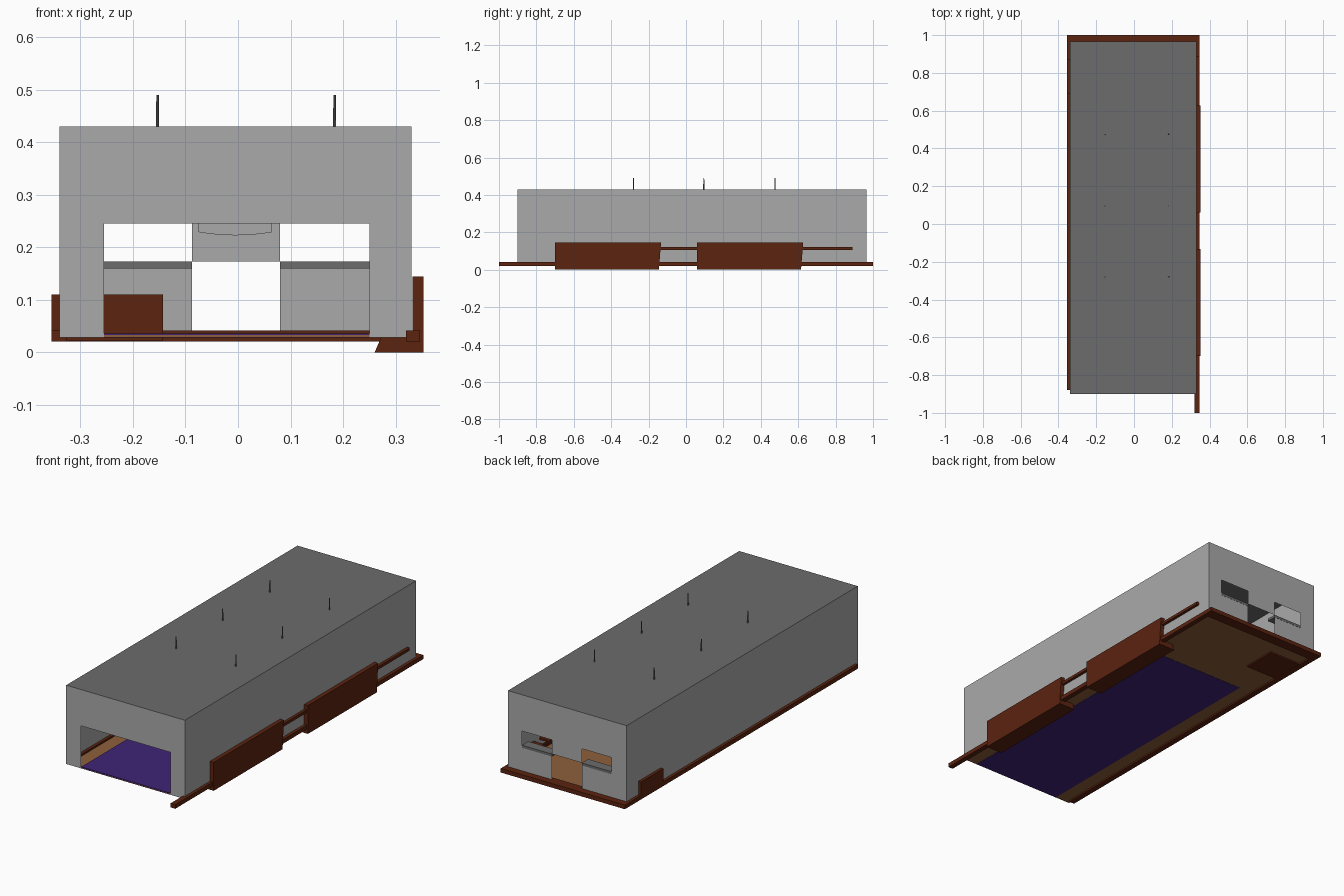
import bpy, bmesh, math

if "Cube" in bpy.data.objects:
    bpy.data.objects.remove(bpy.data.objects["Cube"])

# Flat colours
def mat(name, rgb):
    m = bpy.data.materials.new(name)
    m.diffuse_color = (*rgb, 1)
    m.use_nodes = True
    m.node_tree.nodes["Principled BSDF"].inputs["Base Color"].default_value = m.diffuse_color
    return m

LIGHT = mat("light_grey", (0.40, 0.40, 0.40))
DARK = mat("dark_grey", (0.15, 0.15, 0.15))
BROWN = mat("dark_brown", (0.105, 0.017, 0.005))
TAN = mat("tan", (0.27, 0.115, 0.045))
PURPLE = mat("purple", (0.05, 0.017, 0.18))

def finish(name, bm, m):
    me = bpy.data.meshes.new(name)
    bm.to_mesh(me)
    bm.free()
    me.materials.append(m)
    ob = bpy.data.objects.new(name, me)
    bpy.context.collection.objects.link(ob)
    return ob

def box(name, m, x0, x1, y0, y1, z0, z1):
    bm = bmesh.new()
    bmesh.ops.create_cube(bm, size=1)
    for v in bm.verts:
        v.co = (x1 if v.co.x > 0 else x0, y1 if v.co.y > 0 else y0, z1 if v.co.z > 0 else z0)
    return finish(name, bm, m)

def sheets(name, m, quads):
    bm = bmesh.new()
    for q in quads:
        bm.faces.new([bm.verts.new(p) for p in q])
    return finish(name, bm, m)

def rect_y(y, x0, x1, z0, z1):
    q = [(x0, y, z0), (x1, y, z0), (x1, y, z1), (x0, y, z1)]
    return q if y < 0 else q[::-1]

def extrude_y(name, m, prof, y0, y1, lean=0.0):
    # x/z outline pulled along y, the far end leaning a little with height
    bm = bmesh.new()
    a = [bm.verts.new((x, y0, z)) for x, z in prof]
    b = [bm.verts.new((x, y1 + lean * z, z)) for x, z in prof]
    bm.faces.new(a)
    bm.faces.new(b[::-1])
    n = len(prof)
    for i in range(n):
        bm.faces.new((a[i], b[i], b[(i + 1) % n], a[(i + 1) % n]))
    bmesh.ops.recalc_face_normals(bm, faces=bm.faces)
    return finish(name, bm, m)

X0, X1, Y0, Y1, Z0, Z1 = -0.34, 0.33, -0.90, 0.965, 0.028, 0.43
WL, WR, DL, DR = -0.255, 0.25, -0.088, 0.08   # opening and door edges
SILL, HEAD = 0.173, 0.245

# Thin wall sheets
sheets("front_wall", LIGHT, [rect_y(Y0, X0, WL, Z0, HEAD), rect_y(Y0, WR, X1, Z0, HEAD),
                             rect_y(Y0, X0, X1, HEAD, Z1)])
sheets("back_wall", LIGHT, [rect_y(Y1, X0, WL, Z0, HEAD), rect_y(Y1, WR, X1, Z0, HEAD),
                            rect_y(Y1, X0, X1, HEAD, Z1), rect_y(Y1, DL, DR, SILL, HEAD),
                            rect_y(Y1, WL, DL, Z0, SILL), rect_y(Y1, DR, WR, Z0, SILL)])
sheets("side_walls", LIGHT, [
    [(X0, Y1, Z0), (X0, Y0, Z0), (X0, Y0, Z1), (X0, Y1, Z1)],
    [(X1, Y0, Z0), (X1, Y1, Z0), (X1, Y1, Z1), (X1, Y0, Z1)]])
sheets("roof", DARK, [[(X0, Y0, Z1), (X1, Y0, Z1), (X1, Y1, Z1), (X0, Y1, Z1)]])

# Floor and carpet
box("floor", TAN, X0, X1, Y0, Y1, 0.029, 0.033)
box("carpet", PURPLE, WL, WR, Y0, 0.50, 0.028, 0.036)

# Base trim
box("left_trim", BROWN, -0.355, -0.325, -0.88, 1.0, 0.021, 0.042)
box("right_trim", BROWN, 0.32, 0.346, -1.0, 1.0, 0.021, 0.042)
box("back_trim", BROWN, -0.355, 0.346, 0.945, 1.0, 0.021, 0.042)

# Crate set through the left wall
box("wall_crate", BROWN, -0.355, -0.143, 0.69, 0.87, 0.022, 0.11)

# Side panels with tucked-under foot, and their rails
foot = [(0.26, 0), (0.353, 0), (0.353, 0.145), (0.332, 0.145), (0.332, 0.028), (0.272, 0.028)]
for i, y in enumerate((-0.70, 0.06)):
    extrude_y(f"side_panel_{i}", BROWN, foot, y, y + 0.555, 0.08)
    box(f"panel_rail_{i}", BROWN, 0.332, 0.346, y + 0.3, y + 0.83, 0.106, 0.121)

# Window sills
for i, (a, b) in enumerate(((WL, DL), (DR, WR))):
    box(f"window_sill_{i}", DARK, a, b, 0.915, 0.966, 0.16, SILL)

# Curved plaque on the inside of the back wall
arc = [(-0.005 + 0.07 * t / 5, 0.223 + 0.006 * (t / 5) ** 2) for t in range(-5, 6)]
extrude_y("door_plaque", LIGHT, arc + [(0.065, 0.30), (-0.075, 0.30)], 0.955, 0.964)

# Slatted rack inside, beside the right window
for i in range(4):
    y = 0.62 + i * 0.07
    box(f"rack_slat_{i}", BROWN, 0.275, 0.328, y, y + 0.025, 0.085, 0.095)
box("rack_rail", BROWN, 0.268, 0.276, 0.61, 0.87, 0.085, 0.097)

# Roof poles
for x in (-0.153, 0.184):
    for j, y in enumerate((-0.28, 0.095, 0.475)):
        bm = bmesh.new()
        bmesh.ops.create_cone(bm, cap_ends=True, segments=8, radius1=0.003, radius2=0.0025, depth=0.06)
        bmesh.ops.translate(bm, verts=bm.verts, vec=(x, y, Z1 + 0.03))
        finish(f"roof_pole_{'left' if x < 0 else 'right'}_{j}", bm, DARK)
